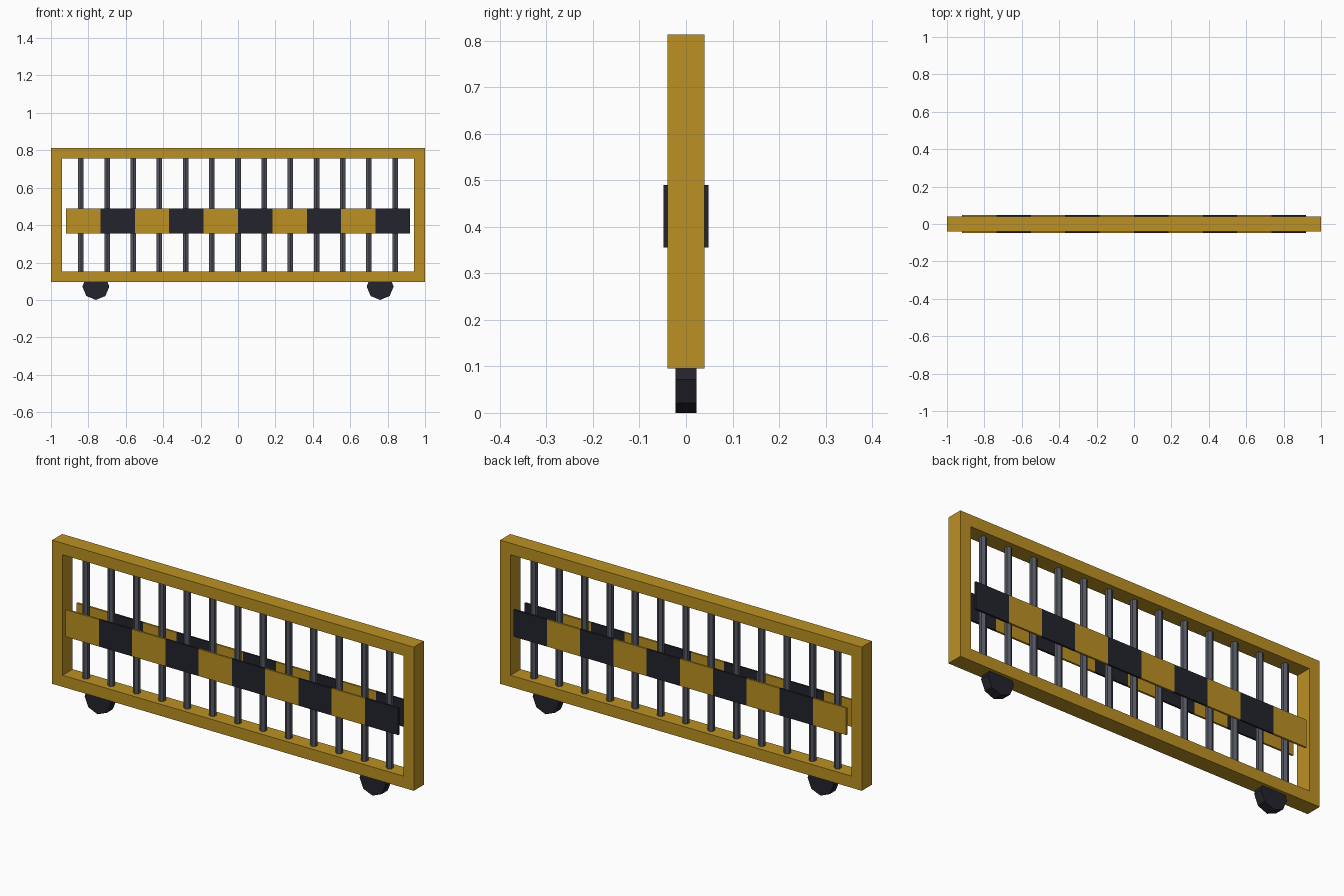
import bpy, bmesh, math
from mathutils import Matrix, Vector

cube = bpy.data.objects.get("Cube")
if cube:
    bpy.data.objects.remove(cube, do_unlink=True)


def material(name, rgb):
    # sRGB bytes to linear
    lin = [((c / 255 + 0.055) / 1.055) ** 2.4 for c in rgb]
    m = bpy.data.materials.new(name)
    m.use_nodes = True
    m.diffuse_color = (*lin, 1)
    m.node_tree.nodes["Principled BSDF"].inputs["Base Color"].default_value = (*lin, 1)
    return m


YELLOW = material("warning yellow", (188, 145, 35))
BLACK = material("rubber black", (35, 35, 45))
STEEL = material("steel grey", (84, 87, 98))


def make(name, bm, *mats):
    bmesh.ops.recalc_face_normals(bm, faces=bm.faces)
    me = bpy.data.meshes.new(name)
    bm.to_mesh(me)
    bm.free()
    for m in mats:
        me.materials.append(m)
    ob = bpy.data.objects.new(name, me)
    bpy.context.collection.objects.link(ob)
    return ob


def cylinder(name, sides, radius, depth, matrix, mat):
    bm = bmesh.new()
    bmesh.ops.create_cone(bm, cap_ends=True, segments=sides, radius1=radius,
                          radius2=radius, depth=depth, matrix=matrix)
    return make(name, bm, mat)


BOTTOM, TOP = 0.095, 0.813
RAIL = 0.058
MID = (BOTTOM + TOP) / 2

# Rectangular frame: a flat ring pulled out to its depth
bm = bmesh.new()
corners = [(-1, BOTTOM), (1, BOTTOM), (1, TOP), (-1, TOP)]
outer = [bm.verts.new((x, -0.04, z)) for x, z in corners]
inner = [bm.verts.new((x - math.copysign(RAIL, x), -0.04,
                       z - math.copysign(RAIL, z - MID))) for x, z in corners]
for i in range(4):
    j = (i + 1) % 4
    bm.faces.new((outer[i], outer[j], inner[j], inner[i]))
ring = bmesh.ops.extrude_face_region(bm, geom=bm.faces[:], use_keep_orig=True)
bmesh.ops.translate(bm, vec=(0, 0.08, 0),
                    verts=[v for v in ring["geom"] if isinstance(v, bmesh.types.BMVert)])
make("frame", bm, YELLOW)

# Upright six-sided bars, an edge facing forward
for i in range(13):
    place = Matrix.Translation((0.14 * (i - 6), 0, MID)) @ Matrix.Rotation(math.pi / 2, 4, "Z")
    # keep a corner on the y axis whatever the starting angle of the cylinder
    bar = cylinder(f"bar_{i + 1}", 6, 0.017, TOP - BOTTOM - 2 * RAIL + 0.01, place, STEEL)
    if max(v.co.y for v in bar.data.vertices) < 0.016:
        c = Vector((0.14 * (i - 6), 0, 0))
        bar.data.transform(Matrix.Translation(c) @ Matrix.Rotation(math.pi / 6, 4, "Z")
                           @ Matrix.Translation(-c))

# Striped boards on both faces, alternating along x
STRIPES, HALF = 10, 0.92
step = 2 * HALF / STRIPES
for name, side in (("front_board", -1), ("back_board", 1)):
    bm = bmesh.new()
    bmesh.ops.create_cube(bm, size=1, matrix=Matrix.Translation((0, side * 0.0435, 0.4225))
                          @ Matrix.Diagonal((2 * HALF, 0.0098, 0.135, 1)))
    for k in range(1, STRIPES):
        bmesh.ops.bisect_plane(bm, geom=bm.verts[:] + bm.edges[:] + bm.faces[:],
                               plane_co=(k * step - HALF, 0, 0), plane_no=(1, 0, 0))
    for f in bm.faces:
        x = f.calc_center_median().x
        stripe = min(max(int((x + HALF) / step), 0), STRIPES - 1)
        f.material_index = stripe % 2
    make(name, bm, YELLOW, BLACK)

# Eight-sided wheels tucked into the bottom rail, a corner at the ground
for name, x in (("right_wheel", -0.76), ("left_wheel", 0.76)):
    place = Matrix.Translation((x, 0, 0.072)) @ Matrix.Rotation(math.pi / 2, 4, "X")
    cylinder(name, 8, 0.072, 0.046, place, BLACK)
